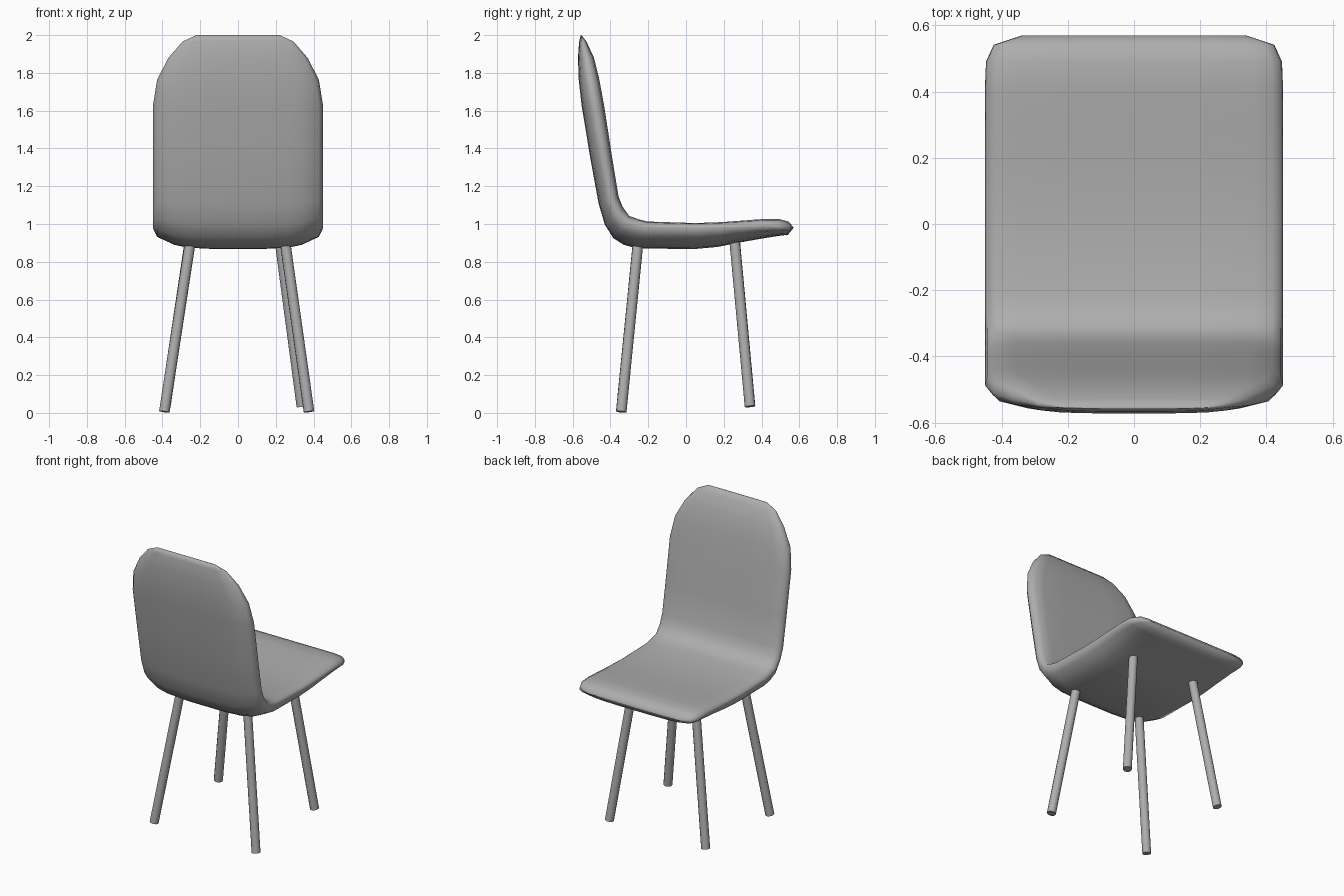
import bpy, bmesh
from mathutils import Vector

cube = bpy.data.objects.get("Cube")
if cube:
    bpy.data.objects.remove(cube, do_unlink=True)

grey = bpy.data.materials.new("plain_grey")
grey.use_nodes = True
grey.diffuse_color = (0.42, 0.42, 0.42, 1)
grey.node_tree.nodes["Principled BSDF"].inputs["Base Color"].default_value = (0.42, 0.42, 0.42, 1)


def finish(name, bm, angle):
    """Turn a bmesh into a smooth-shaded grey object."""
    bmesh.ops.recalc_face_normals(bm, faces=bm.faces[:])
    mesh = bpy.data.meshes.new(name)
    bm.to_mesh(mesh)
    bm.free()
    mesh.materials.append(grey)
    obj = bpy.data.objects.new(name, mesh)
    bpy.context.collection.objects.link(obj)
    bpy.ops.object.select_all(action='DESELECT')
    obj.select_set(True)
    bpy.context.view_layer.objects.active = obj
    bpy.ops.object.shade_smooth_by_angle(angle=angle)
    return obj


# Shell stations from the top of the back to the front of the seat:
# half width, inner (y, z), outer (y, z), rim position through the thickness
stations = [
    (.22, (-.553, 2.0), (-.557, 2.0), .5),
    (.294, (-.527, 1.966), (-.566, 1.966), .5),
    (.368, (-.487, 1.88), (-.572, 1.88), .5),
    (.428, (-.459, 1.765), (-.568, 1.765), .48),
    (.45, (-.434, 1.63), (-.553, 1.63), .45),
    (.45, (-.389, 1.34), (-.507, 1.35), .42),
    (.45, (-.357, 1.145), (-.463, 1.11), .4),
    (.45, (-.335, 1.09), (-.43, .997), .35),
    (.45, (-.3, 1.042), (-.385, .925), .3),
    (.45, (-.25, 1.025), (-.33, .89), .25),
    (.45, (-.204, 1.013), (-.257, .87), .22),
    (.45, (.05, 1.005), (.05, .868), .2),
    (.45, (.19, 1.01), (.17, .879), .22),
    (.45, (.3, 1.018), (.3, .905), .3),
    (.45, (.415, 1.027), (.42, .926), .4),
    (.447, (.49, 1.027), (.49, .937), .5),
    (.424, (.542, 1.013), (.54, .943), .5),
    (.34, (.569, .983), (.569, .979), .5),
]

# Cross-section rounding: fraction of half width, fraction of the way to the face
outer_half = [(.95, .42), (.75, .8), (.59, .94), (.3, 1)]
inner_half = [(.985, .5), (.93, .85), (.8, 1), (.4, 1)]


def mirrored(half):
    return half + [(0, 1)] + [(-u, g) for u, g in reversed(half)]


def section(bm, w, inner, outer, rim):
    inner, outer = Vector(inner), Vector(outer)
    middle = inner.lerp(outer, rim)
    ring = [(1, middle)]
    ring += [(u, middle.lerp(outer, g)) for u, g in mirrored(outer_half)]
    ring += [(-1, middle)]
    ring += [(-u, middle.lerp(inner, g)) for u, g in mirrored(inner_half)]
    return [bm.verts.new((u * w, p.x, p.y)) for u, p in ring]


# Seat and back: one lofted shell
bm = bmesh.new()
rings = [section(bm, *s) for s in stations]
for a, b in zip(rings, rings[1:]):
    for i in range(len(a)):
        j = (i + 1) % len(a)
        bm.faces.new((a[i], a[j], b[j], b[i]))
bm.faces.new(rings[0])
bm.faces.new(rings[-1])
finish("seat_and_back_shell", bm, 3.1)


# Legs: slim splayed rods
def leg(name, foot, top, radius=.028):
    foot, top = Vector(foot), Vector(top)
    axis = top - foot
    bm = bmesh.new()
    bmesh.ops.create_cone(bm, cap_ends=True, segments=12, radius1=radius,
                          radius2=radius, depth=axis.length)
    obj = finish(name, bm, .7)
    obj.location = (foot + top) / 2
    obj.rotation_mode = 'QUATERNION'
    obj.rotation_quaternion = axis.to_track_quat('Z', 'Y')


leg("right_leg_by_back", (-.39, -.343, .006), (-.25, -.252, .92))
leg("left_leg_by_back", (.376, -.343, .006), (.247, -.252, .92))
leg("right_leg_by_seat_edge", (-.385, .339, .034), (-.25, .255, .94))
leg("left_leg_by_seat_edge", (.338, .339, .034), (.218, .255, .94))
